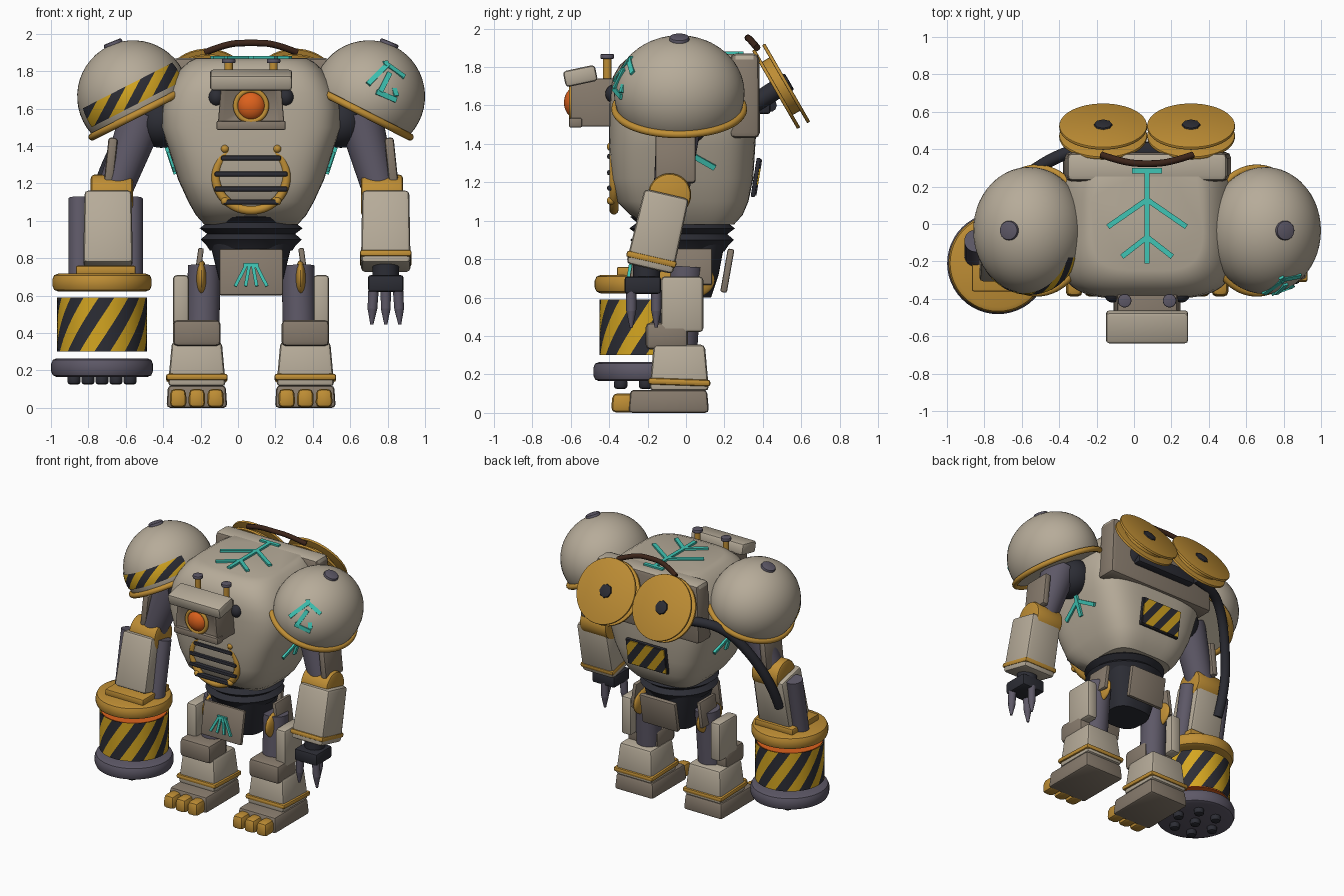
import bpy, bmesh, math
from mathutils import Vector, Matrix, Euler

if "Cube" in bpy.data.objects:
    bpy.data.objects.remove(bpy.data.objects["Cube"])

def mat(name, *rgb):
    m = bpy.data.materials.new(name)
    m.use_nodes = True
    m.diffuse_color = (*rgb, 1)
    m.node_tree.nodes["Principled BSDF"].inputs["Base Color"].default_value = (*rgb, 1)
    return m

BEIGE = mat("beige", .47, .41, .32)
TAUPE = mat("taupe", .24, .195, .15)
GOLD = mat("gold", .52, .27, .035)
YELLOW = mat("stripe yellow", .66, .38, .015)
DARK = mat("charcoal", .025, .026, .035)
STEEL = mat("violet grey", .11, .098, .135)
ORANGE = mat("orange", .72, .12, .012)
TEAL = mat("teal", .05, .56, .46)
BROWN = mat("brown", .045, .018, .01)
parts = []
rad = math.radians

def place(loc, rot=(0, 0, 0), scale=(1, 1, 1)):
    return Matrix.LocRotScale(Vector(loc), Euler(rot), Vector(scale))

def make(name, bm, mats, M=Matrix(), bevel=0):
    if bevel:
        edges = [e for e in bm.edges if len(e.link_faces) == 2 and e.calc_face_angle() > .8]
        bmesh.ops.bevel(bm, geom=edges, offset=bevel, segments=2, profile=.5, affect='EDGES')
    bm.transform(M)
    bmesh.ops.recalc_face_normals(bm, faces=bm.faces[:])
    me = bpy.data.meshes.new(name)
    bm.to_mesh(me)
    bm.free()
    for m in (mats if isinstance(mats, list) else [mats]):
        me.materials.append(m)
    me.polygons.foreach_set("use_smooth", [True] * len(me.polygons))
    me.set_sharp_from_angle(angle=rad(35))
    o = bpy.data.objects.new(name, me)
    bpy.context.collection.objects.link(o)
    parts.append(o)
    return o

def box(name, m, loc, size, rot=(0, 0, 0), taper=1, bevel=.015):
    bm = bmesh.new()
    bmesh.ops.create_cube(bm, size=1)
    for v in bm.verts:
        k = taper if v.co.z > 0 else 1
        v.co = Vector((v.co.x * size[0] * k, v.co.y * size[1] * k, v.co.z * size[2]))
    return make(name, bm, m, place(loc, rot), bevel)

def cyl(name, m, loc, r, h, rot=(0, 0, 0), r2=None, bevel=0, segs=32):
    bm = bmesh.new()
    bmesh.ops.create_cone(bm, cap_ends=True, segments=segs, radius1=r, radius2=r if r2 is None else r2, depth=h)
    return make(name, bm, m, place(loc, rot), bevel)

def rod(name, m, a, b, r, r2=None):
    a, b = Vector(a), Vector(b)
    return cyl(name, m, (a + b) / 2, r, (b - a).length, (b - a).to_track_quat('Z', 'Y').to_euler(), r2)

def ball(name, m, loc, scale):
    bm = bmesh.new()
    bmesh.ops.create_uvsphere(bm, u_segments=32, v_segments=16, radius=1)
    return make(name, bm, m, place(loc, (0, 0, 0), scale))

def sweep(name, m, pts, r, cyclic=False):
    c = bpy.data.curves.new(name, 'CURVE')
    c.dimensions, c.bevel_depth, c.bevel_resolution, c.use_fill_caps = '3D', r, 3, True
    s = c.splines.new('NURBS')
    s.points.add(len(pts) - 1)
    for p, q in zip(s.points, pts):
        p.co = (*q, 1)
    s.use_endpoint_u, s.use_cyclic_u, s.order_u = not cyclic, cyclic, 3
    c.materials.append(m)
    o = bpy.data.objects.new(name, c)
    bpy.context.collection.objects.link(o)
    parts.append(o)

def ring(name, m, M, r, n=32):
    sweep(name, m, [M @ Vector((math.cos(i * math.tau / n), math.sin(i * math.tau / n), 0)) for i in range(n)], r, True)

def loft(name, m, rows, power, n=64):
    # rows hold height, half width, front and back; sections are superellipses
    bm, loops = bmesh.new(), []
    for z, w, f, b in rows:
        loop = []
        for i in range(n):
            c, s = math.cos(i * math.tau / n), math.sin(i * math.tau / n)
            x, y = [math.copysign(abs(t) ** (2 / power), t) for t in (c, s)]
            loop.append(bm.verts.new((w * x, (f + b) / 2 + (b - f) / 2 * y, z)))
        loops.append(loop)
    for a, b in zip(loops, loops[1:]):
        for i in range(n):
            bm.faces.new((a[i], a[(i + 1) % n], b[(i + 1) % n], b[i]))
    bm.faces.new(loops[0])
    bm.faces.new(loops[-1])
    return make(name, bm, m)

def stroke(name, p, q, n, w=.028):
    p, q, n = Vector(p), Vector(q), Vector(n).normalized()
    d = (q - p).normalized()
    side = n.cross(d).normalized()
    M = Matrix((d, side, d.cross(side))).transposed().to_4x4()
    M.translation = (p + q) / 2
    bm = bmesh.new()
    bmesh.ops.create_cube(bm, size=1, matrix=Matrix.Diagonal(((q - p).length, w, .02, 1)))
    make(name, bm, TEAL, M)

def hazard(bm, n, w):
    # cut diagonal lines, then alternate the two stripe colours
    n = Vector(n).normalized()
    for k in range(-40, 40):
        bmesh.ops.bisect_plane(bm, geom=bm.verts[:] + bm.edges[:] + bm.faces[:], plane_co=n * k * w, plane_no=n)
    for f in bm.faces:
        f.material_index = math.floor(f.calc_center_median().dot(n) / w) % 2

# Torso, upper back, waist and pelvis
loft("torso", BEIGE, [(.98, .25, -.2, .25), (1.03, .295, -.29, .295), (1.1, .335, -.36, .325),
     (1.22, .39, -.39, .35), (1.38, .44, -.4, .36), (1.5, .48, -.4, .368), (1.6, .475, -.4, .37),
     (1.68, .455, -.395, .37), (1.75, .42, -.38, .37), (1.81, .38, -.345, .37), (1.85, .335, -.3, .36),
     (1.868, .3, -.25, .34)], 3.8)
back = box("upper_back", [TAUPE, BEIGE], (0, .305, 1.65), (.9, .16, .44), taper=.95, bevel=.03)
for p in back.data.polygons:
    p.material_index = int(p.normal.z > .4)
loft("waist_bellows", DARK, [(.84 + .03 * i, r, -r - .02, r - .02) for i, r in
     enumerate([.22, .24, .27, .235, .275, .235, .27, .22])], 2)
loft("pelvis", DARK, [(.6, .15, -.15, .13), (.72, .18, -.2, .17), (.88, .22, -.24, .2)], 3)
box("front_hip_plate", TAUPE, (0, -.275, .725), (.34, .03, .25), (rad(-10), 0, 0), bevel=.01)
box("back_hip_plate", TAUPE, (0, .215, .74), (.3, .035, .23), (rad(-10), 0, 0), bevel=.01)
for x in (-.085, -.03, .03, .085):
    stroke("hip_mark", (x * .3, -.288, .765), (x, -.306, .65), (0, -1, 0), .018)
stroke("hip_mark", (-.04, -.286, .765), (.04, -.286, .765), (0, -1, 0), .018)

# Marks on top of the torso
stroke("top_mark", (0, -.21, 1.872), (0, .28, 1.872), (0, 0, 1))
stroke("top_mark", (-.08, .285, 1.872), (.08, .285, 1.872), (0, 0, 1))
for s in (1, -1):
    stroke("top_mark", (0, .13, 1.872), (s * .21, -.015, 1.872), (0, 0, 1))
    stroke("top_mark", (0, -.07, 1.872), (s * .135, -.175, 1.872), (0, 0, 1))

# Chest grille
ring("grille_ring", GOLD, place((0, -.375, 1.235), (math.pi / 2, 0, 0), (.19, .18, 1)), .024)
for z, w in ((1.335, .32), (1.25, .39), (1.17, .39), (1.1, .3)):
    box("grille_bar", DARK, (0, -.39, z), (w, .04, .026), bevel=.008)
for x in (-.14, .14):
    for z in (1.385, 1.105):
        ball("grille_bolt", GOLD, (x, -.39, z), (.022,) * 3)

# Head
bm = bmesh.new()
bmesh.ops.create_cube(bm, size=1)
for v in bm.verts:
    v.co = Vector((v.co.x * (.32 if v.co.z > 0 else .36), v.co.y * .28, v.co.z * .25))
front = [f for f in bm.faces if f.normal.y < -.9]
bmesh.ops.inset_region(bm, faces=front, thickness=.04, depth=-.02)
make("head", bm, TAUPE, place((0, -.465, 1.615)), .012)
box("head_brow", BEIGE, (0, -.55, 1.753), (.44, .17, .085), (rad(12), 0, 0), bevel=.018)
box("head_chin", TAUPE, (0, -.575, 1.51), (.37, .07, .05), bevel=.01)
ball("eye", ORANGE, (0, -.575, 1.615), (.08, .06, .08))
ring("eye_ring", GOLD, place((0, -.595, 1.615), (math.pi / 2, 0, 0), (.083, .083, 1)), .014)
for s in (1, -1):
    ball("head_joint", DARK, (s * .185, -.37, 1.66), (.045, .05, .05))
    cyl("head_peg", GOLD, (s * .12, -.41, 1.79), .022, .13)
    cyl("head_peg_cap", STEEL, (s * .12, -.41, 1.855), .036, .025, bevel=.006)

# Shoulders, mirrored
TILT, CX, CY, CZ, CUT = rad(27), .63, -.035, 1.665, -.31
def on_dome(x, z):
    dx, dz = (x - CX) / .3, (z - CZ) / .3
    y = -math.sqrt(1 - dx * dx - dz * dz)
    return Vector((x, CY + .343 * y, z)), Vector((dx / .3, y / .34, dz / .3))

for s, side in ((1, "left"), (-1, "right")):
    M = place((s * CX, CY, CZ), (0, s * TILT, 0), (.3, .34, .3))
    bm = bmesh.new()
    bmesh.ops.create_uvsphere(bm, u_segments=48, v_segments=24, radius=1)
    bmesh.ops.bisect_plane(bm, geom=bm.verts[:] + bm.edges[:] + bm.faces[:], plane_co=(0, 0, CUT),
                           plane_no=(0, 0, -1), clear_outer=True)
    bmesh.ops.holes_fill(bm, edges=[e for e in bm.edges if e.is_boundary], sides=0)
    make(side + "_shoulder_dome", bm, BEIGE, M)
    ring(side + "_shoulder_rim", GOLD, M @ place((0, 0, CUT), (0, 0, 0), (.985, .985, 1)), .02)
    cyl(side + "_shoulder_cap", STEEL, (s * (CX + .105), CY, CZ + .275), .052, .04, (0, s * rad(22), 0), bevel=.01)
    ball(side + "_shoulder_joint", DARK, (s * .48, -.02, 1.53), (.14, .15, .14))
    stroke(side + "_flank_mark", (s * .475, 0, 1.46), (s * .405, 0, 1.25), (s, 0, -.3))
    for y in (.15, -.15):
        stroke(side + "_flank_mark", (s * .438, 0, 1.36), (s * .41, y, 1.275), (s, 0, -.3))

# Teal mark on the left dome
for a, b in (((.716, 1.853), (.775, 1.666)), ((.625, 1.73), (.73, 1.835)), ((.716, 1.84), (.818, 1.767)),
             ((.67, 1.69), (.775, 1.645)), ((.74, 1.79), (.69, 1.69))):
    (p, n), (q, m) = on_dome(*a), on_dome(*b)
    stroke("shoulder_mark", p, q, n + m)

# Striped band on the right dome
bm = bmesh.new()
bmesh.ops.create_uvsphere(bm, u_segments=64, v_segments=48, radius=1.012)
for co, no in (((0, 0, -.15), (0, 0, -1)), ((0, 0, .22), (0, 0, 1)), ((0, -.42, 0), (0, 1, 0))):
    bmesh.ops.bisect_plane(bm, geom=bm.verts[:] + bm.edges[:] + bm.faces[:], plane_co=co, plane_no=no, clear_outer=True)
bm.transform(place((-CX, CY, CZ), (0, -TILT, 0), (.3, .34, .3)))
hazard(bm, (.88, 0, -.47), .05)
make("shoulder_stripes", bm, [YELLOW, DARK])

# Arms
for s, side, x in ((1, "left", .72), (-1, "right", -.765)):
    e = x - s * .02
    rod(side + "_upper_arm", STEEL, (s * .58, -.03, 1.56), (e, -.08, 1.12), .12, .09)
    box(side + "_upper_arm_plate", TAUPE, (s * .75, -.055, 1.32), (.05, .21, .25), (0, s * rad(-6), 0))
    cyl(side + "_elbow", GOLD, (e, -.085, 1.135), .112, .225, (0, math.pi / 2, 0), bevel=.02)
    box(side + "_forearm", BEIGE, (x, -.145, .945), (.265, .25, .4), (rad(-13), 0, 0), .95, .022)
box("wrist_band", GOLD, (.72, -.18, .8), (.275, .265, .035), (rad(-13), 0, 0), bevel=.012)
box("hand", DARK, (.72, -.225, .665), (.19, .19, .09))
cyl("wrist", DARK, (.72, -.205, .72), .07, .1)
for x, y in ((-.065, -.285), (.065, -.285), (0, -.155)):
    rod("finger", STEEL, (.72 + x, y, .64), (.72 + x * 1.1, y, .53), .028, .026)
    rod("finger_tip", STEEL, (.72 + x * 1.1, y, .53), (.72 + x * 1.15, y, .445), .026, .008)

# Cannon on the right arm
GX, GY = -.797, -.21
for x in (-.12, .158):
    rod("cannon_piston", STEEL, (GX + x, -.09, 1.12), (GX + x, -.17, .7), .06)
box("cannon_mount", GOLD, (GX + .02, -.2, .735), (.32, .32, .05), bevel=.01)
cyl("cannon_flange", GOLD, (GX, GY, .67), .265, .095, bevel=.03, segs=48)
cyl("cannon_muzzle", STEEL, (GX, GY, .215), .272, .1, bevel=.03, segs=48)
bm, cols, rows = bmesh.new(), 72, 8
grid = [[bm.verts.new((.24 * math.cos(a), .24 * math.sin(a), .3 + .29 * j / rows))
         for a in [math.tau * i / cols + .8 * j / rows for i in range(cols)]] for j in range(rows + 1)]
for j in range(rows):
    for i in range(cols):
        k = (i + 1) % cols
        bm.faces.new((grid[j][i], grid[j][k], grid[j + 1][k], grid[j + 1][i])).material_index = i // 4 % 2
make("cannon_barrel", bm, [YELLOW, DARK], Matrix.Translation((GX, GY, 0)))
for z in (.304, .584):
    cyl("cannon_glow", ORANGE, (GX, GY, z), .23, .006, segs=48)
for i in range(7):
    r, a = (.15 if i else 0), i * math.tau / 6
    cyl("muzzle_stud", DARK, (GX + r * math.cos(a), GY + r * math.sin(a), .15), .035, .05, bevel=.014, segs=16)

# Legs, mirrored
for s, side in ((1, "left"), (-1, "right")):
    x = s * .29
    box(side + "_side_hip_plate", TAUPE, (s * .28, .04, .76), (.03, .19, .19), (0, s * rad(-8), 0), bevel=.008)
    ball(side + "_hip_clasp", GOLD, (s * .265, .0, .69), (.032, .15, .1))
    rod(side + "_thigh", STEEL, (s * .25, 0, .76), (s * .26, -.03, .32), .088)
    box(side + "_thigh_plate", BEIGE, (s * .375, -.02, .565), (.085, .22, .29), bevel=.02)
    box(side + "_knee_pad", TAUPE, (x, -.1, .4), (.255, .22, .14), bevel=.025)
    box(side + "_shin", BEIGE, (x, -.035, .235), (.31, .31, .24), taper=.86, bevel=.022)
    box(side + "_ankle_band", GOLD, (x, -.035, .16), (.33, .325, .035), (rad(-2), 0, 0), bevel=.014)
    box(side + "_foot", TAUPE, (x, -.09, .06), (.325, .42, .12), taper=.95, bevel=.02)
    for t in (-.1, 0, .1):
        box(side + "_toe", GOLD, (x + t, -.32, .052), (.092, .14, .1), taper=.9, bevel=.026)

# Back spools, handle, hose and striped plate
ROT = (rad(-60), 0, 0)
AXIS = Vector((0, math.sin(rad(60)), .5))
for s in (1, -1):
    c = Vector((s * .235, .495, 1.7))
    for d in (-.03, .03):
        cyl("spool_flange", GOLD, c + AXIS * d, .235, .018, ROT, bevel=.005, segs=48)
    cyl("spool_core", GOLD, c, .16, .06, ROT)
    cyl("spool_hub", DARK, c, .05, .1, ROT, bevel=.01, segs=8)
    rod("spool_arm", DARK, (s * .235, .34, 1.6), c, .05)
box("spool_bracket", DARK, (0, .4, 1.6), (.5, .08, .09))
sweep("carry_handle", BROWN, [(-.245, .37, 1.9), (-.13, .33, 1.948), (0, .32, 1.952), (.13, .33, 1.948), (.245, .37, 1.9)], .018)
sweep("hose", DARK, [(-.25, .44, 1.6), (-.45, .38, 1.62), (-.62, .28, 1.55), (-.75, .17, 1.35), (-.84, .06, 1.1), (-.84, -.02, .92)], .034)
bm = bmesh.new()
bmesh.ops.create_cube(bm, size=1, matrix=Matrix.Diagonal((.32, .009, .19, 1)))
hazard(bm, (.8, 0, .6), .052)
make("back_stripe_plate", bm, [YELLOW, DARK], place((0, .377, 1.225), (rad(-9), 0, 0)))
box("back_plate_frame", DARK, (0, .363, 1.225), (.335, .022, .205), (rad(-9), 0, 0), bevel=.005)

# The body stands slightly to the left of the centre
for o in parts:
    o.location.x += .07
